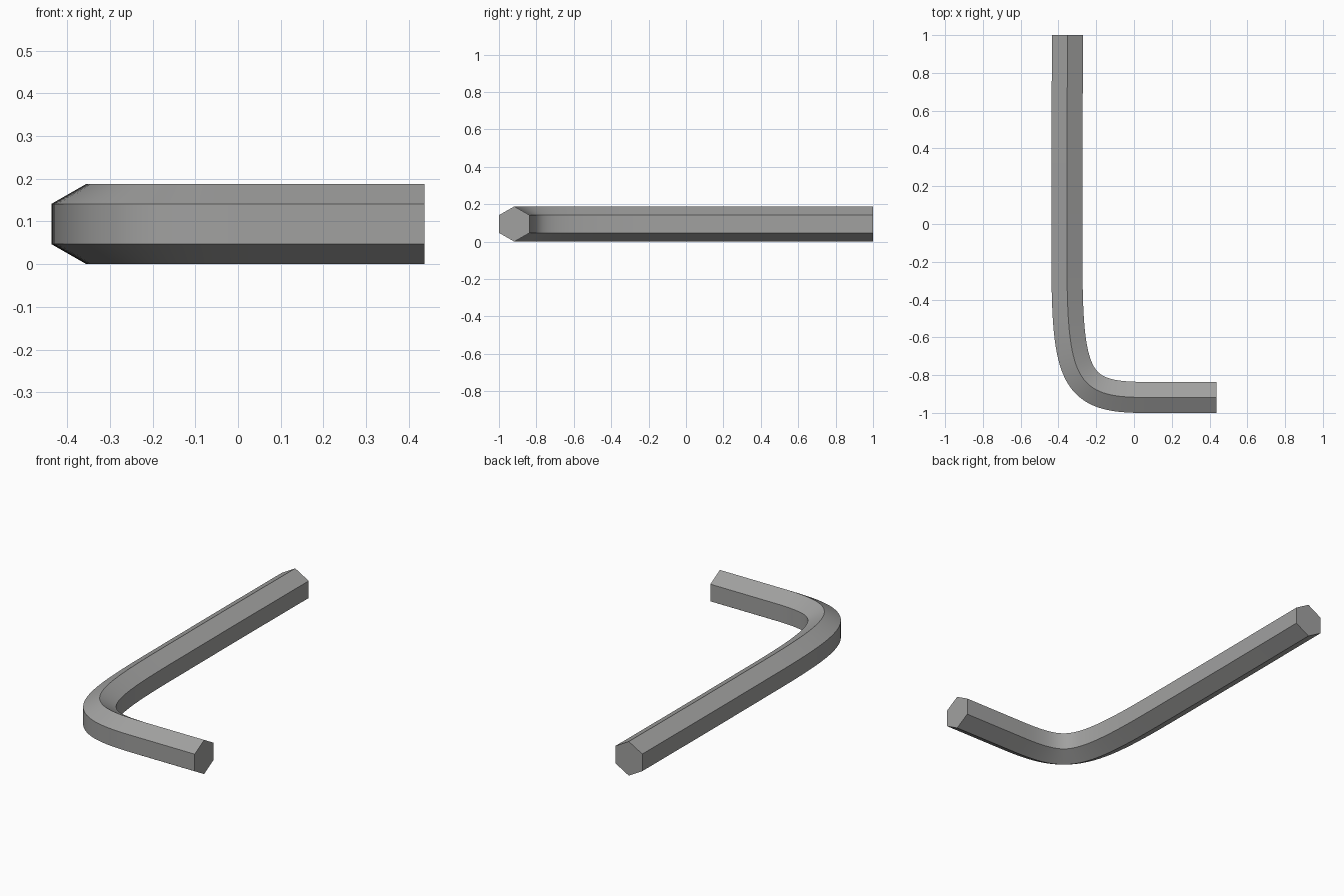
import bpy, bmesh
from math import sin, cos, pi, radians
from mathutils import Vector
from mathutils.geometry import interpolate_bezier

if "Cube" in bpy.data.objects:
    bpy.data.objects.remove(bpy.data.objects["Cube"])

R = 0.094  # hexagon circumradius, points up and down

# Centre line: long arm, tight elliptical bend, short arm
bend = interpolate_bezier(Vector((-0.355, -0.18, R)), Vector((-0.355, -0.82, R)),
                          Vector((-0.31, -0.918, R)), Vector((0.05, -0.918, R)), 33)
path = [Vector((-0.352, 1, R)), Vector((-0.355, 0.4, R))] + [Vector(p) for p in bend] + [Vector((0.437, -0.918, R))]

# Sweep the hexagon along the centre line
bm = bmesh.new()
rings = []
for i, p in enumerate(path):
    if i == 0:
        t = Vector((0, -1, 0))
    elif i == len(path) - 1:
        t = Vector((1, 0, 0))
    else:
        t = ((p - path[i - 1]).normalized() + (path[i + 1] - p).normalized()).normalized()
    side = Vector((-t.y, t.x, 0)) * 1.01
    rings.append([bm.verts.new(p + side * (R * sin(k * pi / 3)) + Vector((0, 0, R * cos(k * pi / 3))))
                  for k in range(6)])
for a, b in zip(rings, rings[1:]):
    for k in range(6):
        n = (k + 1) % 6
        bm.faces.new((a[k], a[n], b[n], b[k]))

# Flat end caps
bm.faces.new(rings[0])
bm.faces.new(rings[-1])
bmesh.ops.recalc_face_normals(bm, faces=bm.faces)

mesh = bpy.data.meshes.new("hex_key")
bm.to_mesh(mesh)
bm.free()
key = bpy.data.objects.new("hex_key", mesh)
bpy.context.collection.objects.link(key)

# Dark steel colour
steel = bpy.data.materials.new("dark_steel")
steel.diffuse_color = (0.355, 0.355, 0.35, 1)
steel.use_nodes = True
steel.node_tree.nodes["Principled BSDF"].inputs["Base Color"].default_value = steel.diffuse_color
mesh.materials.append(steel)

# Smooth along the bend, crisp hexagon edges
bpy.context.view_layer.objects.active = key
key.select_set(True)
bpy.ops.object.shade_smooth_by_angle(angle=radians(30))
